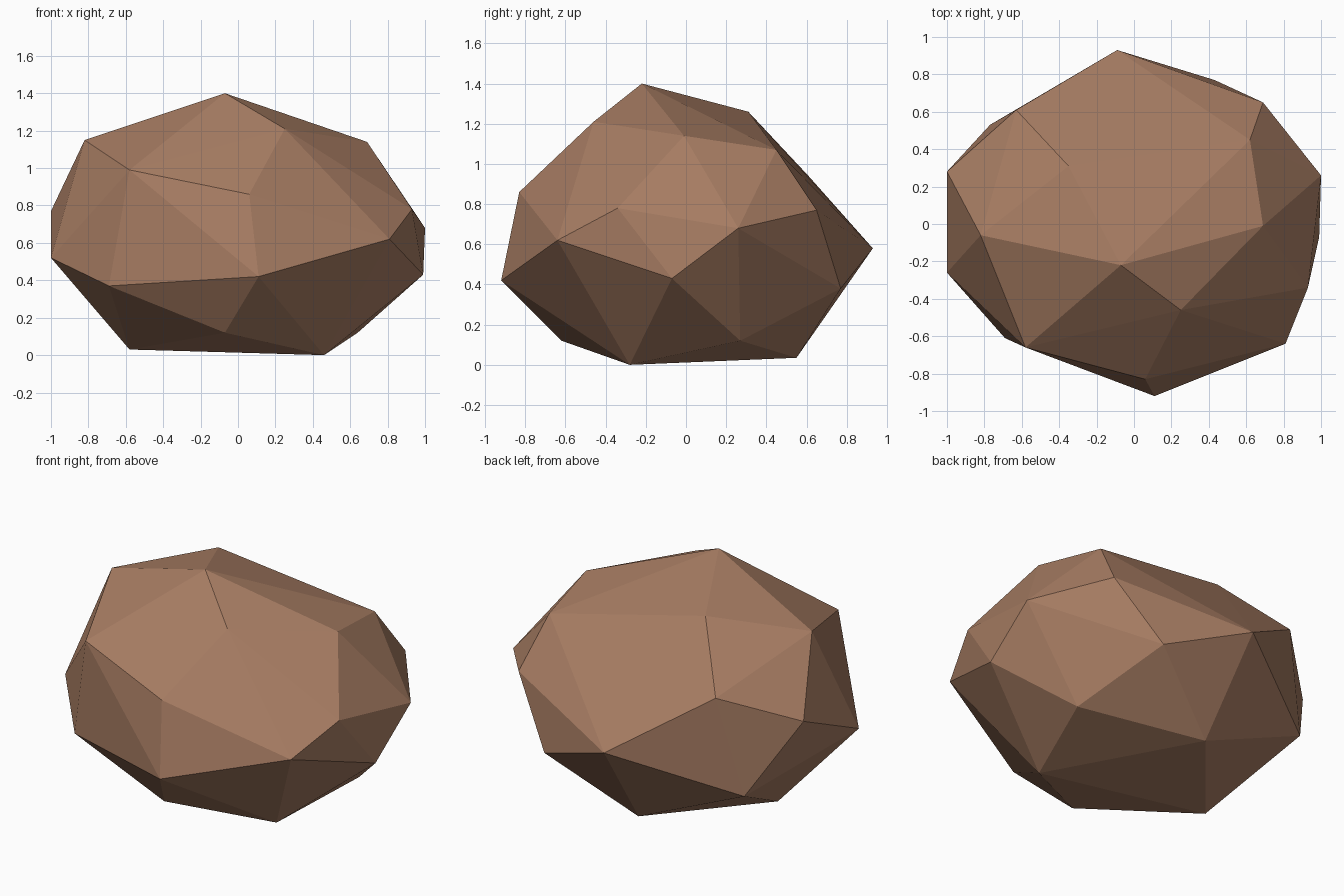
import bpy
import bmesh
from mathutils import Vector

default_cube = bpy.data.objects.get("Cube")
if default_cube:
    bpy.data.objects.remove(default_cube, do_unlink=True)

# One plain brown stone colour
stone_colour = (0.39, 0.205, 0.125, 1.0)
stone_material = bpy.data.materials.new("brown_stone")
stone_material.use_nodes = True
stone_material.diffuse_color = stone_colour
shader = next(node for node in stone_material.node_tree.nodes
              if node.type == "BSDF_PRINCIPLED")
shader.inputs["Base Color"].default_value = stone_colour
shader.inputs["Roughness"].default_value = 0.9

# Corners of the boulder, grouped by the region they shape
crown_corners = [
    (-.07, -.22, 1.4), (-.35, .31, 1.26), (.25, -.46, 1.21),
    (.69, -.01, 1.14), (.62, .45, 1.07), (-.82, -.06, 1.15),
    (-.58, -.66, .99), (-.63, .61, .94), (.06, -.83, .86),
]
front_corners = [
    (-1, -.26, .52), (-.69, -.61, .37), (.11, -.92, .42),
    (.81, -.64, .62), (.93, -.34, .78), (.99, -.07, .43),
]
back_corners = [
    (-1, .28, .77), (-.77, .53, .34), (-.09, .93, .58),
    (.43, .77, .38), (.69, .65, .77), (1, .26, .68),
]
base_corners = [
    (.46, -.28, 0), (-.07, -.62, .12), (-.58, -.07, .03),
    (-.06, .55, .035), (.64, .27, .12),
]


def build_faceted_stone(name, corners, material):
    """Wrap the corners in a flat-faced convex shell."""
    shell = bmesh.new()
    for corner in corners:
        shell.verts.new(Vector(corner))
    wrapped = bmesh.ops.convex_hull(shell, input=list(shell.verts),
                                    use_existing_faces=False)
    leftovers = {item for item in wrapped["geom_interior"] + wrapped["geom_unused"]
                 if isinstance(item, bmesh.types.BMVert)}
    bmesh.ops.delete(shell, geom=list(leftovers), context="VERTS")
    bmesh.ops.recalc_face_normals(shell, faces=list(shell.faces))
    for face in shell.faces:
        face.smooth = False

    mesh = bpy.data.meshes.new(name)
    shell.to_mesh(mesh)
    shell.free()
    mesh.materials.append(material)
    stone = bpy.data.objects.new(name, mesh)
    bpy.context.collection.objects.link(stone)
    return stone


# Boulder
build_faceted_stone("boulder",
                    crown_corners + front_corners + back_corners + base_corners,
                    stone_material)
